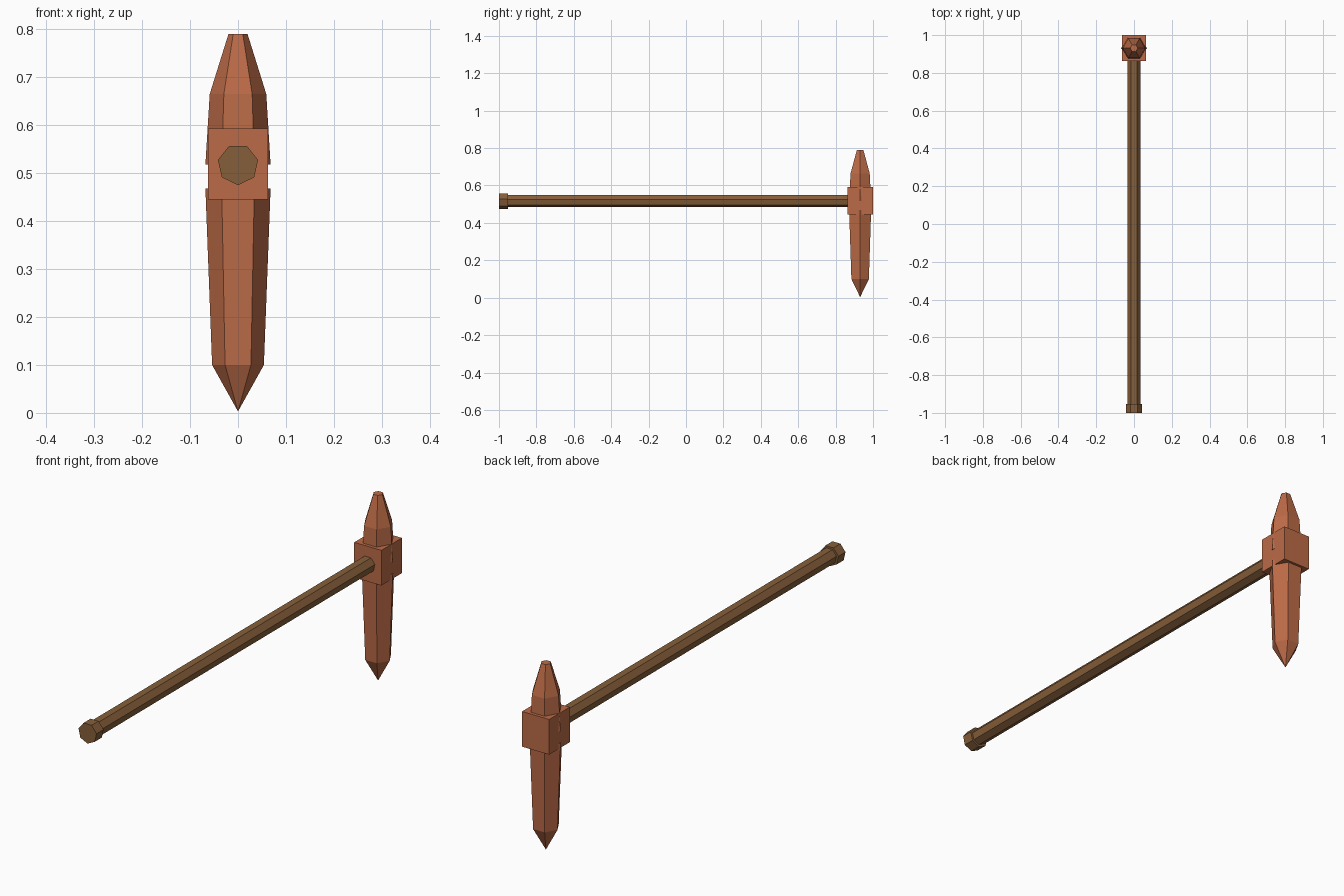
import bpy
import bmesh
from math import cos, sin, pi
from mathutils import Vector

if "Cube" in bpy.data.objects:
    bpy.data.objects.remove(bpy.data.objects["Cube"], do_unlink=True)


def material(name, rgb):
    mat = bpy.data.materials.new(name)
    mat.use_nodes = True
    mat.diffuse_color = (*rgb, 1)
    mat.node_tree.nodes["Principled BSDF"].inputs["Base Color"].default_value = (*rgb, 1)
    return mat


copper = material("copper", (0.50, 0.147, 0.063))
wood = material("brown wood", (0.24, 0.113, 0.042))

HEAD_Y = 0.931
GRIP_Z = 0.518


def finish(bm, name, mat):
    bmesh.ops.recalc_face_normals(bm, faces=bm.faces)
    mesh = bpy.data.meshes.new(name)
    bm.to_mesh(mesh)
    bm.free()
    mesh.materials.append(mat)
    obj = bpy.data.objects.new(name, mesh)
    bpy.context.collection.objects.link(obj)
    return obj


def loft(name, mat, sides, profile, origin, u, v, axis):
    """Faceted solid through (distance, radius) rings; radius 0 is a point."""
    bm = bmesh.new()
    origin, u, v, axis = map(Vector, (origin, u, v, axis))
    rings = []
    for dist, r in profile:
        angles = [2 * pi * i / sides for i in range(sides if r else 1)]
        rings.append([bm.verts.new(origin + axis * dist + r * (u * cos(a) + v * sin(a)))
                      for a in angles])
    for a, b in zip(rings, rings[1:]):
        for i in range(sides):
            j = (i + 1) % sides
            corners = [a[i % len(a)], a[j % len(a)], b[j % len(b)], b[i % len(b)]]
            bm.faces.new(list(dict.fromkeys(corners)))
    for ring in (rings[0], rings[-1]):
        if len(ring) > 2:
            bm.faces.new(ring)
    return finish(bm, name, mat)


# Seven-sided wooden handle with a corner pointing down, and its end knob
for name, profile in (("handle_shaft", [(-0.99, 0.034), (HEAD_Y, 0.034)]),
                      ("handle_knob", [(-1.0, 0.043), (-0.953, 0.043)])):
    loft(name, wood, 7, profile, (0, 0, GRIP_Z), (0, 0, -1), (1, 0, 0), (0, 1, 0))

# Six-sided head: sharp spike below, blunt tapered end above
for name, profile in (("lower_spike", [(0.003, 0), (0.1, 0.054), (0.468, 0.068)]),
                      ("upper_blunt_end", [(0.518, 0.068), (0.665, 0.059), (0.79, 0.02)])):
    loft(name, copper, 6, profile, (0, HEAD_Y, 0), (1, 0, 0), (0, 1, 0), (0, 0, 1))

# Block joining the head to the handle
bm = bmesh.new()
bmesh.ops.create_cube(bm, size=1)
bmesh.ops.scale(bm, vec=(0.126, 0.137, 0.148), verts=bm.verts)
bmesh.ops.translate(bm, vec=(0, HEAD_Y, 0.519), verts=bm.verts)
finish(bm, "head_block", copper)
